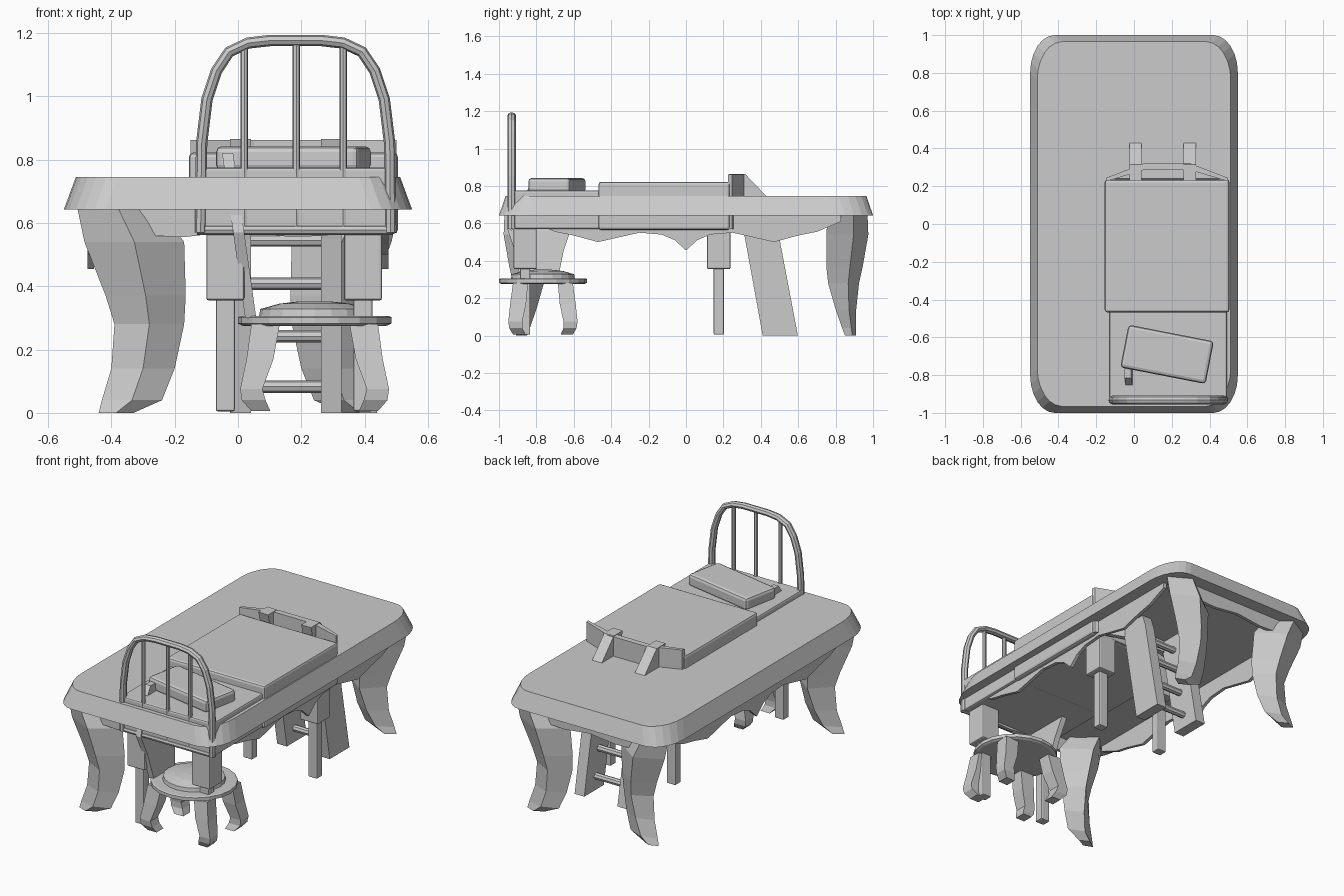
import bpy, bmesh, math
from mathutils import Matrix, Vector

if "Cube" in bpy.data.objects:
    bpy.data.objects.remove(bpy.data.objects["Cube"])


def finish(name, bm, smooth=False):
    bmesh.ops.recalc_face_normals(bm, faces=bm.faces)
    me = bpy.data.meshes.new(name)
    bm.to_mesh(me)
    bm.free()
    ob = bpy.data.objects.new(name, me)
    bpy.context.collection.objects.link(ob)
    for p in me.polygons:
        p.use_smooth = smooth
    return ob


def loft(name, rings):
    bm = bmesh.new()
    vs = [[bm.verts.new(p) for p in r] for r in rings]
    n = len(rings[0])
    for a, b in zip(vs, vs[1:]):
        for i in range(n):
            j = (i + 1) % n
            bm.faces.new((a[i], a[j], b[j], b[i]))
    bm.faces.new(vs[0])
    bm.faces.new(vs[-1])
    return finish(name, bm)


def box(name, x0, x1, y0, y1, z0, z1, bevel=0.0, rot=0.0):
    bm = bmesh.new()
    bmesh.ops.create_cube(bm, size=1)
    bmesh.ops.scale(bm, vec=(x1 - x0, y1 - y0, z1 - z0), verts=bm.verts)
    if bevel:
        bmesh.ops.bevel(bm, geom=bm.edges[:], offset=bevel, segments=2, profile=0.5, affect='EDGES')
    bmesh.ops.rotate(bm, matrix=Matrix.Rotation(rot, 3, 'Z'), verts=bm.verts)
    bmesh.ops.translate(bm, vec=((x0 + x1) / 2, (y0 + y1) / 2, (z0 + z1) / 2), verts=bm.verts)
    return finish(name, bm)


def rod(name, a, b, r, n=8):
    a, b = Vector(a), Vector(b)
    d = b - a
    bm = bmesh.new()
    bmesh.ops.create_cone(bm, cap_ends=True, segments=n, radius1=r, radius2=r, depth=d.length)
    bm.transform(Matrix.Translation((a + b) / 2) @ d.to_track_quat('Z', 'Y').to_matrix().to_4x4())
    return finish(name, bm)


def plate(name, pts, t, place):
    # flat outline pts (u, v) given thickness t; place maps (u, v, w) to xyz
    return loft(name, [[place(u, v, w) for u, v in pts] for w in (-t / 2, t / 2)])


# Table top: rounded slab with sloping edge
def slab_ring(hx, hy, z):
    out = []
    for k, (sx, sy) in enumerate(((1, 1), (-1, 1), (-1, -1), (1, -1))):
        for i in range(7):
            t = math.pi / 12 * (i if k % 2 == 0 else 6 - i)
            out.append((sx * (hx - .13 + .13 * math.cos(t)), sy * (hy - .2 + .2 * math.sin(t)), z))
    return out


loft("table_top", [slab_ring(.55, 1, .642), slab_ring(.512, .965, .745)])

# Curved table legs: z, x range, y range
LEG = [(.66, .26, .51, .76, .97), (.54, .17, .485, .75, .975), (.37, .165, .418, .75, .945),
       (.28, .17, .39, .76, .925), (.14, .20, .40, .80, .91), (.04, .24, .43, .835, .91),
       (0, .33, .44, .85, .91)]
for nm, sx, sy in (("front_left", -1, -1), ("back_left", -1, 1), ("back_right", 1, 1)):
    rings = []
    for z, x0, x1, y0, y1 in LEG:
        xm, h = (x0 + x1) / 2, y1 - y0
        rings.append([(sx * x, sy * y, z) for x, y in
                      ((x1, y1 - .35 * h), (xm, y1), (x0, y1 - .5 * h), (xm, y0))])
    loft(nm + "_table_leg", rings)

# Scalloped aprons
half = [(0, .455), (.06, .51), (.13, .54), (.25, .55), (.36, .525), (.47, .50), (.6, .535), (.7, .555), (.83, .61)]
side = [(-u, v) for u, v in half[:0:-1]] + half + [(.83, .65), (-.83, .65)]
end = [(-.38, .65), (-.38, .60), (-.28, .56), (-.17, .555), (0, .575), (.17, .555), (.28, .56), (.38, .60), (.38, .65)]
for s in (-1, 1):
    plate("side_apron", side, .02, lambda u, v, w: (s * .465 + w, u, v))
    plate("end_apron", end, .02, lambda u, v, w: (u, s * .91 + w, v))

# Bed: mattress, blanket, pillow
box("mattress", -.13, .492, -.94, .24, .57, .775, .01)
box("blanket", -.155, .505, -.468, .235, .565, .822, .014)
box("pillow", -.055, .405, -.805, -.575, .765, .842, .018, math.radians(-11))

# Bowed footboard
foot = [(-.15, .225), (-.145, .245), (.05, .32), (.30, .32), (.495, .245), (.50, .225), (.30, .285), (.05, .285)]
loft("footboard", [[(x, y, z) for x, y in foot] for z in (.57, .862)])

# Stepped bed legs
for x in (-.04, .395):
    for y in (-.86, .175):
        box("bed_leg_upper", x - .06, x + .06, y - .062, y + .062, .355, .60, .008)
        box("bed_leg_lower", x - .03, x + .03, y - .027, y + .027, .005, .37, .006)

# Headboard hoop, bars and bottom rail
arc = [(.30, .57), (.297, .85), (.28, .99), (.25, 1.08), (.21, 1.14), (.15, 1.168), (.08, 1.176)]
path = [(.182 - a, z) for a, z in arc] + [(.182 + a, z) for a, z in arc[::-1]]
rings = []
for i, (x, z) in enumerate(path):
    p, q = path[max(i - 1, 0)], path[min(i + 1, len(path) - 1)]
    d = Vector((q[0] - p[0], q[1] - p[1])).normalized()
    rings.append([(x - d.y * .018 * math.cos(k * math.pi / 4), -.932 + .023 * math.sin(k * math.pi / 4),
                   z + d.x * .018 * math.cos(k * math.pi / 4)) for k in range(8)])
loft("headboard_hoop", rings)
for x in (.02, .184, .332):
    rod("headboard_bar", (x, -.932, .58), (x, -.932, 1.165), .012)
rod("headboard_rail", (-.13, -.932, .578), (.49, -.932, .578), .016)

# Ladder through the table
string = [(.23, .865), (.315, .865), (.43, .745), (.49, .57), (.598, 0), (.41, 0), (.31, .55)]
for x in (.008, .295):
    plate("ladder_side", string, .065, lambda u, v, w: (x + w, u, v))
for z in (.083, .242, .408, .545):
    y = .50 - .18 * z
    rod("ladder_rung", (.02, y, z), (.28, y, z), .02)

# Small chair: seat rim, cushion, feet
CX, CY = .242, -.765


def disc(r, z, n=20):
    return [(CX + r * 1.01 * math.cos(2 * math.pi * i / n), CY + r * .98 * math.sin(2 * math.pi * i / n), z)
            for i in range(n)]


loft("chair_seat", [disc(.225, .275), disc(.24, .282), disc(.24, .302), disc(.232, .306)])
loft("chair_cushion", [disc(.175, .30), disc(.17, .328), disc(.11, .345), disc(.05, .352)])
FOOT = [(.28, .11, .20, .08, .16), (.17, .13, .215, .09, .175), (.075, .165, .235, .11, .185),
        (.04, .155, .23, .11, .18), (.006, .14, .20, .095, .16)]
for sx in (-1, 1):
    for sy in (-1, 1):
        loft("chair_foot", [[(CX + sx * x, CY + sy * y, z) for x, y in ((a, c), (b, c), (b, d), (a, d))]
                            for z, a, b, c, d in FOOT])

# Chair back leaning outward, tip poking through the table
back = [(.10, .30), (.13, .45), (.17, .57), (.14, .68), (.075, .765), (.03, .82)]
outline = [(-a, z) for a, z in back] + back[::-1]
plate("chair_back", outline, .035, lambda u, v, w: (.04 - .14 * (v - .30) + w, -.785 + u, v))
